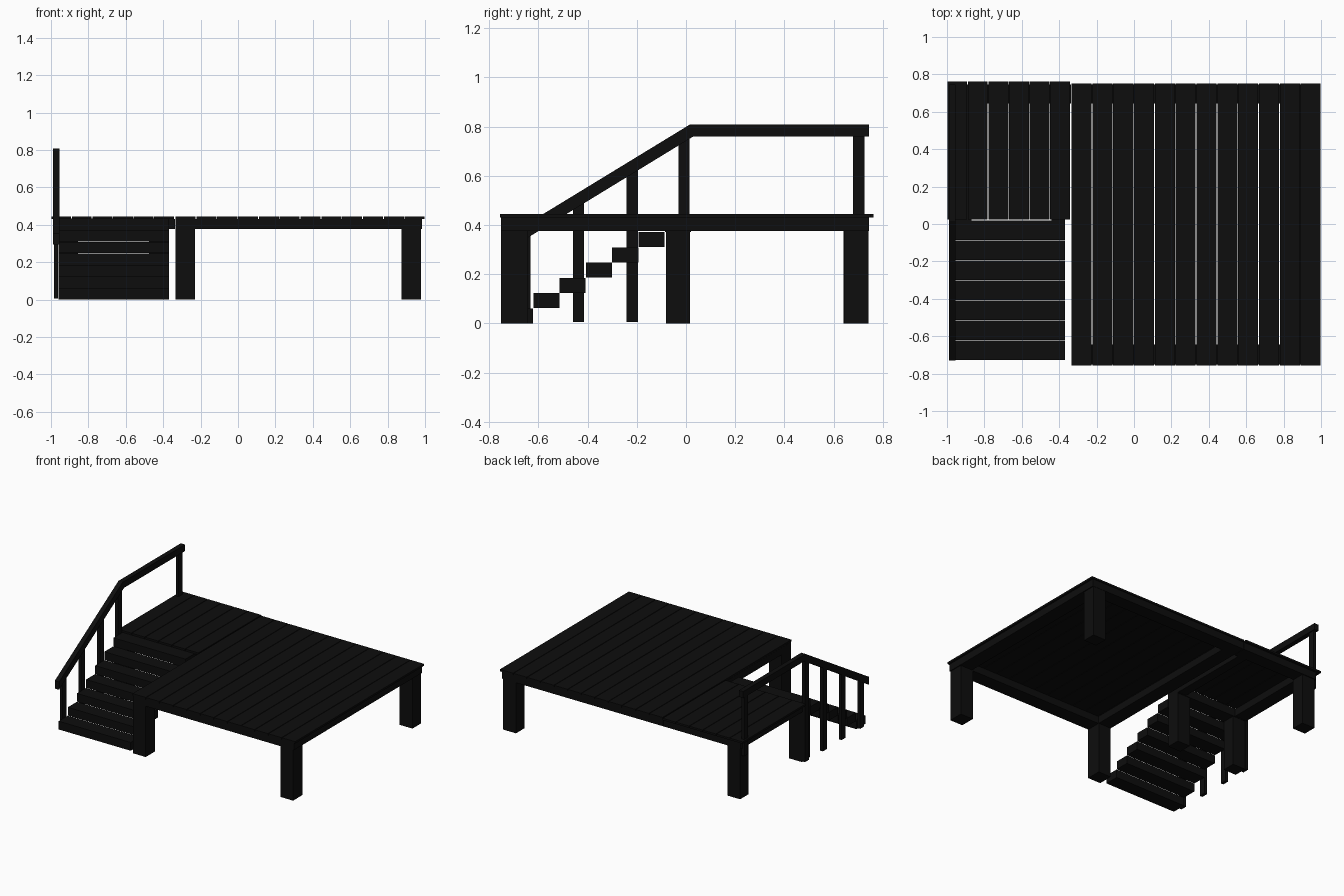
import bpy, bmesh

if "Cube" in bpy.data.objects:
    bpy.data.objects.remove(bpy.data.objects["Cube"])

black = bpy.data.materials.new("black_wood")
black.diffuse_color = (0.004, 0.004, 0.004, 1)
black.use_nodes = True
black.node_tree.nodes["Principled BSDF"].inputs["Base Color"].default_value = black.diffuse_color


def prism(name, x0, x1, profile):
    """Extrude a (y, z) profile from x0 to x1."""
    bm = bmesh.new()
    face = bm.faces.new([bm.verts.new((x0, y, z)) for y, z in profile])
    ext = bmesh.ops.extrude_face_region(bm, geom=[face])
    verts = [v for v in ext["geom"] if isinstance(v, bmesh.types.BMVert)]
    bmesh.ops.translate(bm, verts=verts, vec=(x1 - x0, 0, 0))
    bmesh.ops.recalc_face_normals(bm, faces=bm.faces)
    me = bpy.data.meshes.new(name)
    bm.to_mesh(me)
    bm.free()
    me.materials.append(black)
    ob = bpy.data.objects.new(name, me)
    bpy.context.collection.objects.link(ob)
    return ob


def box(name, x0, x1, y0, y1, z0, z1):
    return prism(name, x0, x1, [(y0, z0), (y1, z0), (y1, z1), (y0, z1)])


def planks(name, count, x0, x1, y0, y1, gap=0.004):
    w = (x1 - x0) / count
    for i in range(count):
        box(f"{name}_{i + 1}", x0 + i * w + gap / 2, x0 + (i + 1) * w - gap / 2,
            y0, y1, 0.43, 0.444)


# deck boards: wide main deck and the small landing beside it
planks("main_deck_board", 12, -0.336, 1.0, -0.757, 0.752)
planks("landing_board", 6, -1.0, -0.34, 0.025, 0.762)

# frame beams below the boards
B0, B1 = 0.376, 0.43
box("main_front_beam", -0.335, 0.985, -0.752, -0.645, B0, B1)
box("main_back_beam", -0.335, 0.985, 0.645, 0.745, B0, B1)
box("main_right_beam", 0.88, 0.985, -0.645, 0.645, B0, B1)
box("main_left_beam", -0.335, -0.23, -0.645, 0.645, B0, B1)
box("landing_back_beam", -0.97, -0.337, 0.645, 0.745, B0, B1)
box("landing_left_beam", -0.97, -0.87, 0.02, 0.645, B0, B1)
box("landing_right_beam", -0.44, -0.37, 0.02, 0.645, B0, B1)

# square support legs
legs = [(0.873, -0.752), (0.873, 0.645), (-0.335, -0.752),
        (-0.96, 0.64), (-0.96, -0.082), (-0.475, -0.082)]
for i, (x, y) in enumerate(legs):
    depth = 0.11 if y < -0.5 else 0.098
    box(f"leg_{i + 1}", x, x + 0.105, y, y + depth, 0.0, B0)

# stair steps, the last one meeting the landing
run, rise = 0.107, 0.062
for i in range(7):
    y = -0.728 + i * run
    box(f"step_{i + 1}", -0.96, -0.37, y, y + run - 0.001, i * rise, i * rise + 0.061)

# handrail: sloped over the stairs, level over the landing
slope = 0.61
box_y = -0.73
z_low = 0.808 - slope * (0.015 - box_y)
prism("handrail", -0.99, -0.955,
      [(box_y, z_low), (0.015, 0.808), (0.745, 0.808), (0.745, 0.76),
       (0.03, 0.76), (box_y, z_low - 0.058)])

# handrail uprights
for i, yc in enumerate((-0.655, -0.437, -0.218, -0.008, 0.702)):
    y0, y1 = yc - 0.023, yc + 0.023
    top = [min(0.77, 0.808 + slope * (y - 0.015) - 0.04) for y in (y0, y1)]
    base = 0.32 if yc > 0.5 else 0.005
    prism(f"rail_post_{i + 1}", -0.985, -0.963,
          [(y0, base), (y1, base), (y1, top[1]), (y0, top[0])])
